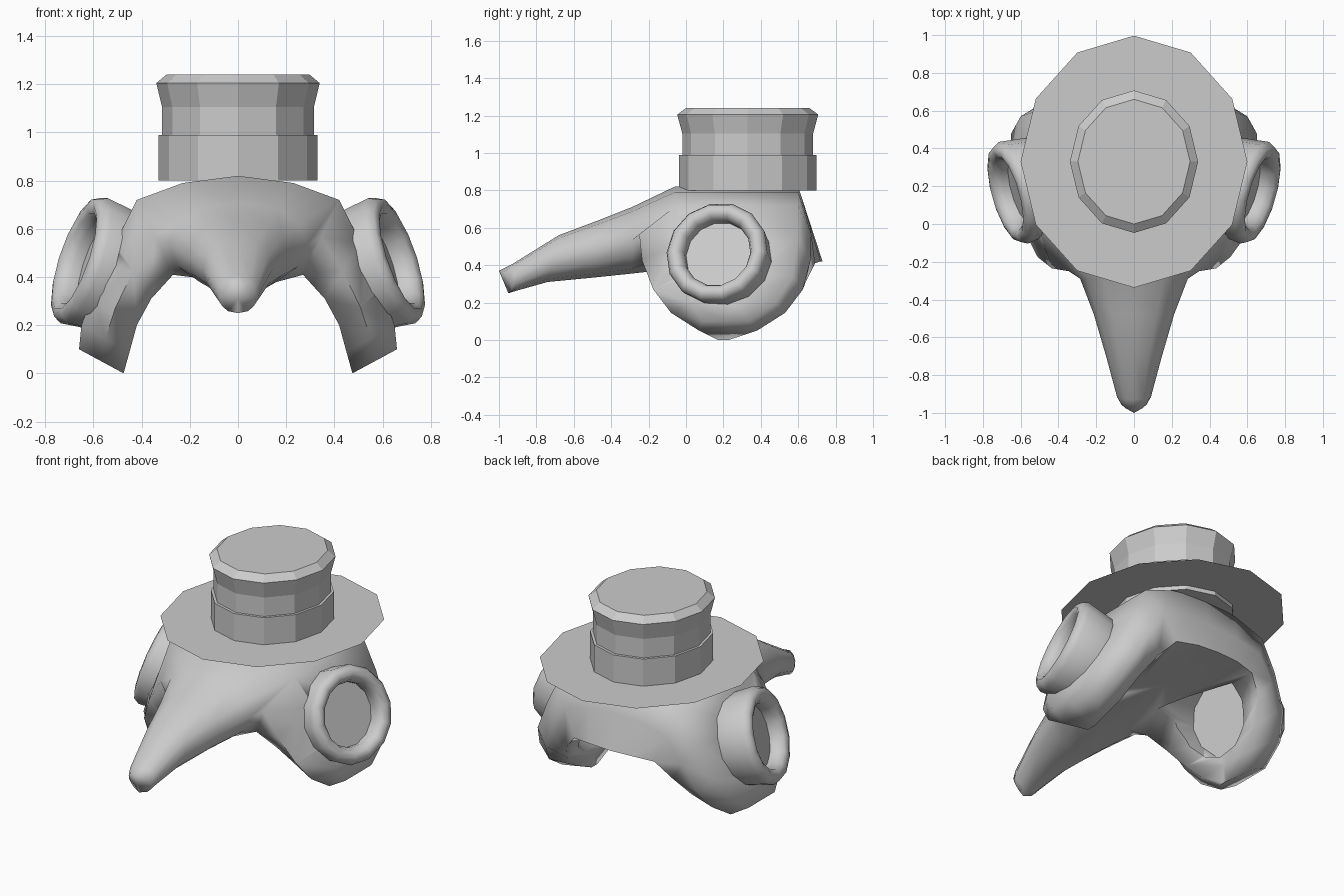
import bpy, bmesh, math
from mathutils import Vector, Matrix

cube = bpy.data.objects.get("Cube")
if cube:
    bpy.data.objects.remove(cube)

grey = bpy.data.materials.new("plain_grey")
grey.use_nodes = True
grey.diffuse_color = (0.6, 0.6, 0.6, 1)
grey.node_tree.nodes["Principled BSDF"].inputs["Base Color"].default_value = (0.6, 0.6, 0.6, 1)


def finish(bm, name):
    bmesh.ops.recalc_face_normals(bm, faces=bm.faces)
    me = bpy.data.meshes.new(name)
    bm.to_mesh(me)
    bm.free()
    me.materials.append(grey)
    ob = bpy.data.objects.new(name, me)
    bpy.context.collection.objects.link(ob)
    return ob


def make_active(ob):
    bpy.ops.object.select_all(action='DESELECT')
    ob.select_set(True)
    bpy.context.view_layer.objects.active = ob


def smooth(ob, degrees):
    make_active(ob)
    bpy.ops.object.shade_smooth_by_angle(angle=math.radians(degrees))


def bridge(bm, a, b):
    """Quads between two closed rings of equal length."""
    n = len(a)
    for i in range(n):
        bm.faces.new((a[i], a[(i + 1) % n], b[(i + 1) % n], b[i]))


def lathe(name, profile, matrix, sides=12):
    """Revolve (radius, height) pairs about the local z axis, closed at both ends."""
    bm = bmesh.new()
    angles = [math.tau * k / sides for k in range(sides)]
    rings = [[bm.verts.new(matrix @ Vector((r * math.cos(t), r * math.sin(t), h)))
              for t in angles] for r, h in profile]
    for a, b in zip(rings, rings[1:]):
        bridge(bm, a, b)
    bm.faces.new(rings[0])
    if len(rings) > 1:
        bm.faces.new(rings[-1])
    return finish(bm, name)


# Hat: oval crown, band and thin flat brim
oval = Matrix.Translation((0, 0.33, 0)) @ Matrix.Diagonal((0.9, 1, 1, 1))
lathe("hat_brim", [(0.667, 0.825)], oval)
lathe("hat_band", [(0.367, 0.80), (0.367, 0.99)], oval)
lathe("hat_crown", [(0.35, 0.98), (0.35, 1.105), (0.377, 1.205), (0.33, 1.24)], oval)

# Mask: an arch from cheek to cheek.
# Each station: outer x, z, front y, back y; inner the same; middle front y, back y
half = [
    ((0.00, 0.82, -0.06, 0.60), (0.00, 0.42, -0.20, 0.73), (-0.20, 0.665)),
    ((0.23, 0.79, -0.06, 0.60), (0.14, 0.42, -0.21, 0.72), (-0.20, 0.665)),
    ((0.42, 0.72, -0.05, 0.60), (0.27, 0.41, -0.21, 0.69), (-0.25, 0.67)),
    ((0.51, 0.54, 0.00, 0.60), (0.36, 0.31, -0.14, 0.64), (-0.235, 0.665)),
    ((0.60, 0.34, 0.00, 0.57), (0.42, 0.20, -0.06, 0.55), (-0.175, 0.625)),
    ((0.65, 0.20, 0.02, 0.48), (0.45, 0.09, 0.05, 0.42), (-0.08, 0.53)),
    ((0.66, 0.10, 0.09, 0.34), (0.475, 0.0, 0.17, 0.23), (0.07, 0.38)),
]
bm = bmesh.new()


def station(entry, side):
    (ox, oz, of, ob), (ix, iz, inf, ib), (mf, mb) = entry
    mx, mz = (ox + ix) / 2, (oz + iz) / 2
    dip = max(0, 0.055 - ix * 0.2)  # underside drops a little towards the beak
    pts = [(ox, of, oz), (ox, (of + ob) / 2, oz), (ox, ob, oz), (mx, mb, mz),
           (ix, ib, iz), (ix, (inf + ib) / 2, iz), (ix, inf, iz - dip), (mx, mf, mz)]
    return [bm.verts.new((side * x, y, z)) for x, y, z in pts]


arch = [station(e, -1) for e in reversed(half[1:])] + [station(e, 1) for e in half]
mid = len(half) - 1
for i in range(len(arch) - 1):
    a, b = arch[i], arch[i + 1]
    for k in range(8):
        # leave the front open where the beak grows out
        if mid - 2 <= i < mid + 2 and k in (6, 7):
            continue
        bm.faces.new((a[k], a[(k + 1) % 8], b[(k + 1) % 8], b[k]))
bm.faces.new(arch[0])
bm.faces.new(arch[-1])

# Beak: rings of twelve, starting from the open front of the arch
span = arch[mid - 2:mid + 3]
ring = [s[0] for s in span] + [span[-1][7]] + [s[6] for s in reversed(span)] + [span[0][7]]
# y at top, y at bottom, half width, top z, bottom z, how far the sides sit back
beak = [(-0.29, -0.29, 0.285, 0.71, 0.355, 0),
        (-0.48, -0.48, 0.212, 0.635, 0.335, 0),
        (-0.68, -0.74, 0.145, 0.56, 0.31, 0),
        (-0.93, -0.90, 0.09, 0.405, 0.265, 0),
        (-1.00, -0.95, 0.075, 0.37, 0.25, 0.035)]
for yt, yb, w, zt, zb, back in beak:
    nxt = []
    for k in range(12):
        t = math.radians(30 * k - 60)
        f = (1 + math.cos(t)) / 2
        s = math.copysign(abs(math.sin(t)) ** 0.85, math.sin(t)) if k % 6 != 2 else 0
        y = yb + (yt - yb) * f + back * abs(s)
        nxt.append(bm.verts.new((w * s, y, zb + (zt - zb) * f)))
    bridge(bm, ring, nxt)
    ring = nxt
tip = bm.verts.new((0, -0.975, 0.31))
for i in range(12):
    bm.faces.new((ring[i], ring[(i + 1) % 12], tip))
mask = finish(bm, "beaked_mask")

# Goggles: rounded cup with a recessed lens, and a flared eye opening through the cheek
for side, label in ((1, "left"), (-1, "right")):
    axis = Vector((side * 0.91, -0.26, 0.31)).normalized()
    place = (Matrix.Translation((side * 0.675, 0.155, 0.48))
             @ axis.to_track_quat('Z', 'Y').to_matrix().to_4x4())
    cutter = lathe(label + "_eye_cutter", [(0.27, -0.5), (0.215, -0.17), (0.20, 0.2)], place)
    cut = mask.modifiers.new(label + "_eye_opening", 'BOOLEAN')
    cut.operation = 'DIFFERENCE'
    cut.solver = 'EXACT'
    cut.object = cutter
    make_active(mask)
    bpy.ops.object.modifier_apply(modifier=cut.name)
    bpy.data.objects.remove(cutter)
    # the last ring is closed by the lens face
    goggle = lathe(label + "_goggle",
                   [(0.26, -0.20), (0.28, -0.04), (0.262, -0.005),
                    (0.23, 0.005), (0.20, -0.01), (0.183, -0.05), (0.185, -0.09)],
                   place, 14)
    smooth(goggle, 60)

smooth(mask, 85)
